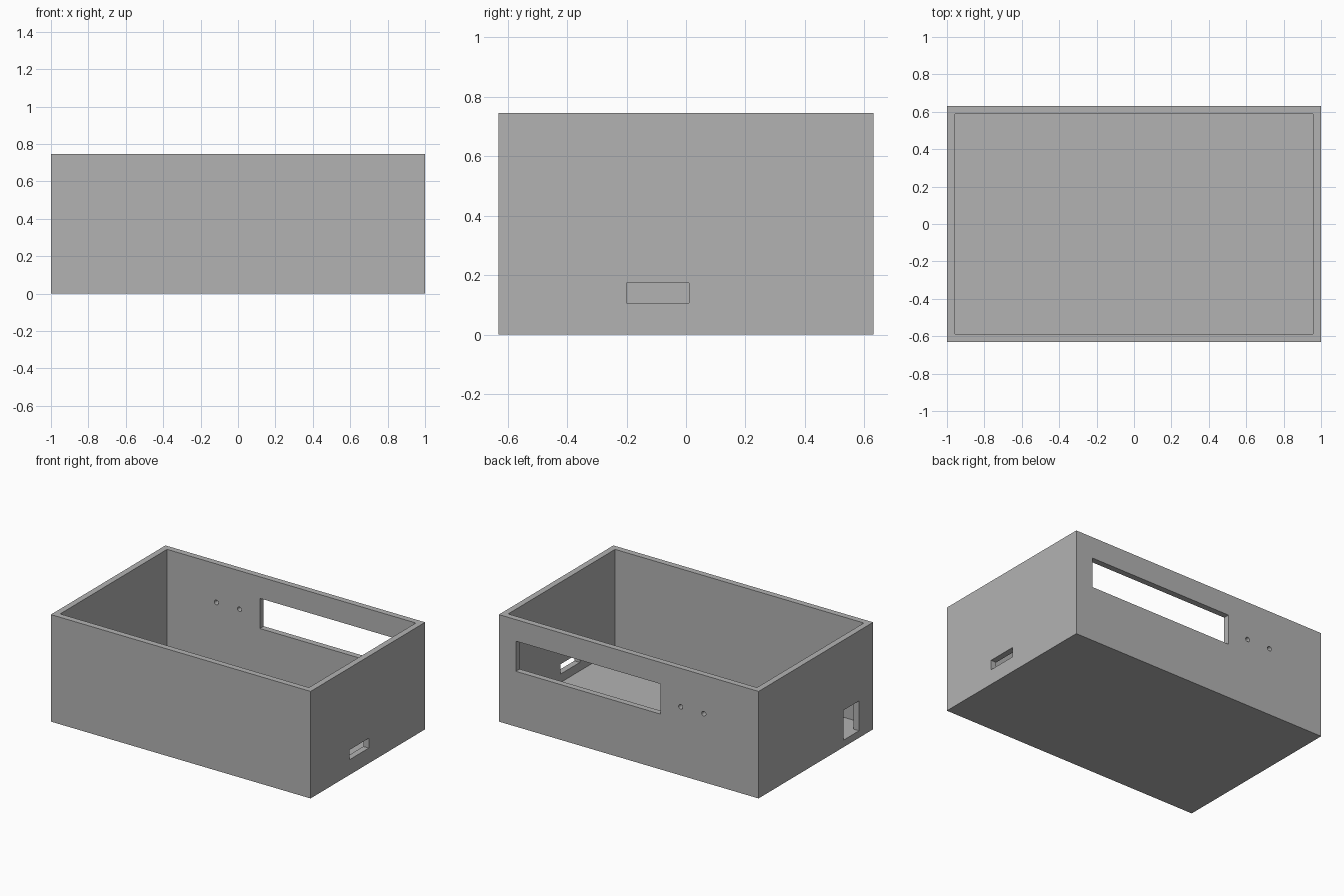
import bpy
import bmesh
from math import radians
from mathutils import Matrix, Vector

default = bpy.data.objects.get("Cube")
if default:
    bpy.data.objects.remove(default, do_unlink=True)

# Outer size and wall thickness
HX, HY, H = 1.0, 0.63, 0.745
WALL, FLOOR = 0.042, 0.047

grey = bpy.data.materials.new("plain grey")
grey.use_nodes = True
colour = (0.45, 0.45, 0.45, 1.0)
grey.diffuse_color = colour
grey.node_tree.nodes["Principled BSDF"].inputs["Base Color"].default_value = colour


def make_object(name, bm):
    mesh = bpy.data.meshes.new(name)
    bm.to_mesh(mesh)
    bm.free()
    mesh.materials.append(grey)
    obj = bpy.data.objects.new(name, mesh)
    bpy.context.collection.objects.link(obj)
    return obj


def box(name, low, high):
    low, high = Vector(low), Vector(high)
    bm = bmesh.new()
    matrix = Matrix.Translation((low + high) / 2) @ Matrix.Diagonal((*(high - low), 1))
    bmesh.ops.create_cube(bm, size=1, matrix=matrix)
    return make_object(name, bm)


def drill(name, x, z, radius):
    bm = bmesh.new()
    matrix = Matrix.Translation((x, HY, z)) @ Matrix.Rotation(radians(90), 4, "X")
    bmesh.ops.create_cone(bm, cap_ends=True, segments=24, radius1=radius,
                          radius2=radius, depth=4 * WALL, matrix=matrix)
    return make_object(name, bm)


# Open-topped case
case = box("case", (-HX, -HY, 0), (HX, HY, H))

cutters = [
    box("cavity_cutter", (WALL - HX, WALL - HY, FLOOR), (HX - WALL, HY - WALL, H + 0.2)),
    # Wide window in the back wall
    box("window_cutter", (-0.243, HY - 0.1, 0.385), (0.869, HY + 0.1, 0.595)),
    # Small slot in the left wall
    box("slot_cutter", (HX - 0.1, -0.2, 0.106), (HX + 0.1, 0.01, 0.174)),
    # Port opening in the right wall
    box("port_cutter", (-HX - 0.1, -0.475, 0.049), (0.1 - HX, -0.304, 0.257)),
]
# Pair of round holes beside the window
for x in (-0.4, -0.578):
    cutters.append(drill("hole_cutter", x, 0.477, 0.016))

for cutter in cutters:
    cutter.hide_render = True
    cutter.hide_viewport = True
    cutter.display_type = "WIRE"
    cut = case.modifiers.new(cutter.name, "BOOLEAN")
    cut.operation = "DIFFERENCE"
    cut.solver = "EXACT"
    cut.object = cutter

# Bake the cuts and drop the helpers
bpy.context.view_layer.update()
graph = bpy.context.evaluated_depsgraph_get()
case_mesh = bpy.data.meshes.new_from_object(case.evaluated_get(graph))
case.modifiers.clear()
case.data = case_mesh
for cutter in cutters:
    bpy.data.objects.remove(cutter, do_unlink=True)
